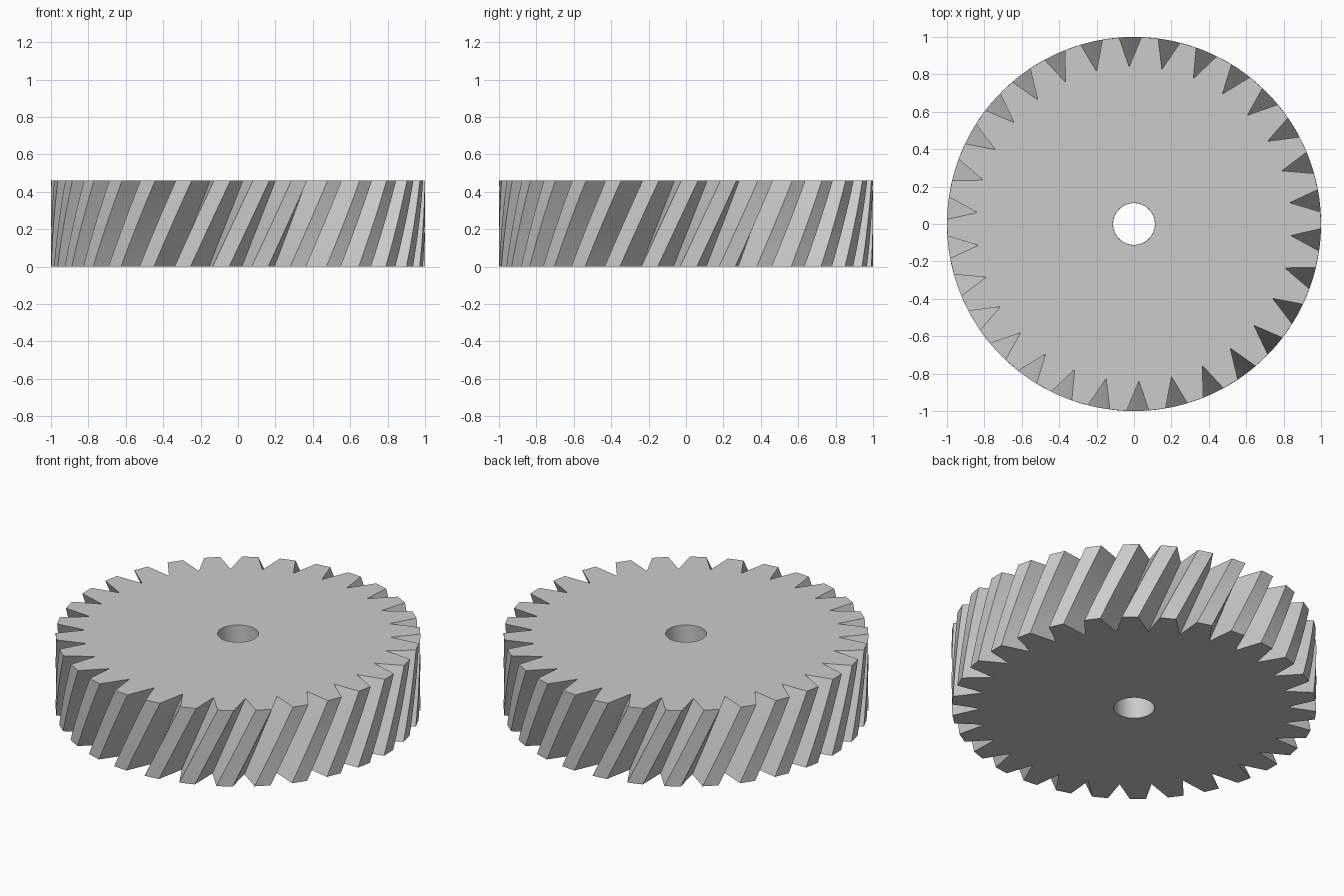
import bpy, bmesh
from math import cos, sin, radians

cube = bpy.data.objects.get("Cube")
if cube:
    bpy.data.objects.remove(cube, do_unlink=True)

TEETH = 30
PITCH = 360 / TEETH
HEIGHT, TWIST, LAYERS = 0.46, 12.4, 8
TIP_R, ROOT_R, BORE_R = 1.0, 0.84, 0.112
ROOT_ANGLE = 7.8      # angle of the first tooth gap on the top face

# One pitch: gap edge, gap bottom, gap edge (degrees from the gap bottom)
GAP = [(TIP_R, -4.1), (ROOT_R, 0), (TIP_R, 2.8)]
profile = [(r, ROOT_ANGLE + k * PITCH + a) for k in range(TEETH) for r, a in GAP]
COUNT = len(profile)

steel = bpy.data.materials.new("steel grey")
steel.use_nodes = True
colour = (0.6, 0.6, 0.6, 1)
steel.diffuse_color = colour
steel.node_tree.nodes["Principled BSDF"].inputs["Base Color"].default_value = colour

bm = bmesh.new()


def ring(points, z):
    """Closed loop of vertices from (radius, degrees) pairs."""
    return [bm.verts.new((r * cos(radians(a)), r * sin(radians(a)), z)) for r, a in points]


def bridge(lower, upper):
    for i in range(COUNT):
        j = (i + 1) % COUNT
        bm.faces.new((lower[i], lower[j], upper[j], upper[i]))


# Helical toothed rim: the profile turns as it rises
rim = []
for s in range(LAYERS + 1):
    t = s / LAYERS
    rim.append(ring([(r, a - TWIST * (1 - t)) for r, a in profile], HEIGHT * t))
for lower, upper in zip(rim, rim[1:]):
    bridge(lower, upper)

# Centre bore, then the flat top and bottom faces
bore_bottom = ring([(BORE_R, a - TWIST) for _, a in profile], 0)
bore_top = ring([(BORE_R, a) for _, a in profile], HEIGHT)
bridge(bore_top, bore_bottom)
bridge(rim[-1], bore_top)
bridge(bore_bottom, rim[0])
bmesh.ops.recalc_face_normals(bm, faces=bm.faces)

mesh = bpy.data.meshes.new("helical_gear")
bm.to_mesh(mesh)
bm.free()
mesh.materials.append(steel)
gear = bpy.data.objects.new("helical_gear", mesh)
bpy.context.collection.objects.link(gear)

# Smooth bore and tooth flanks, crisp tooth edges
bpy.ops.object.select_all(action="DESELECT")
gear.select_set(True)
bpy.context.view_layer.objects.active = gear
bpy.ops.object.shade_smooth_by_angle(angle=radians(20))
